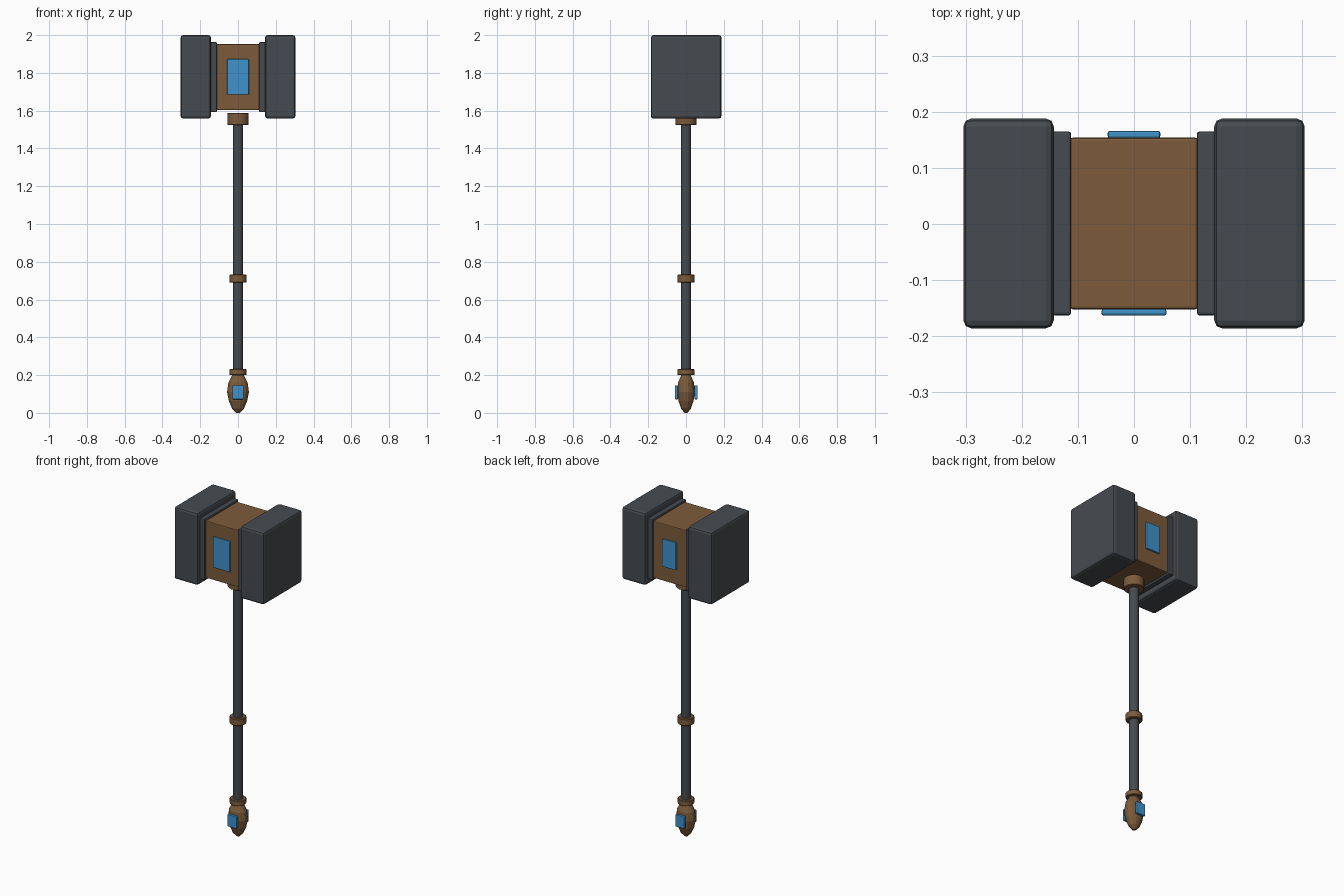
import bpy
import bmesh
import math

cube = bpy.data.objects.get("Cube")
if cube:
    bpy.data.objects.remove(cube, do_unlink=True)


def make_material(name, rgb):
    mat = bpy.data.materials.new(name)
    mat.use_nodes = True
    color = (*rgb, 1)
    mat.diffuse_color = color
    mat.node_tree.nodes["Principled BSDF"].inputs["Base Color"].default_value = color
    return mat


steel = make_material("dark steel", (0.062, 0.07, 0.08))
bronze = make_material("bronze brown", (0.2, 0.105, 0.044))
blue = make_material("gem blue", (0.05, 0.29, 0.6))


def finish(name, bm, mat, bevel=0, segments=2):
    mesh = bpy.data.meshes.new(name)
    bmesh.ops.recalc_face_normals(bm, faces=bm.faces)
    bm.to_mesh(mesh)
    bm.free()
    mesh.materials.append(mat)
    obj = bpy.data.objects.new(name, mesh)
    bpy.context.collection.objects.link(obj)
    if bevel:
        mod = obj.modifiers.new("Bevel", "BEVEL")
        mod.width = bevel
        mod.segments = segments
        mod.limit_method = "ANGLE"
        mod.angle_limit = math.radians(50)
    return obj


def box(name, low, high, mat, bevel):
    bm = bmesh.new()
    bmesh.ops.create_cube(bm, size=1)
    for v in bm.verts:
        v.co = [a if c < 0 else b for c, a, b in zip(v.co, low, high)]
    return finish(name, bm, mat, bevel)


def lathe(name, profile, mat, sides=16, y_scale=1, bevel=0, smooth=True):
    bm = bmesh.new()
    rings = []
    for r, z in profile:
        angles = [2 * math.pi * (i + 0.5) / sides for i in range(sides)]
        rings.append([bm.verts.new((r * math.cos(a), r * y_scale * math.sin(a), z))
                      for a in angles])
    for lower, upper in zip(rings, rings[1:]):
        for i in range(sides):
            j = (i + 1) % sides
            bm.faces.new((lower[i], lower[j], upper[j], upper[i]))
    bm.faces.new(rings[0])
    bm.faces.new(rings[-1])
    obj = finish(name, bm, mat, bevel, 1)
    if smooth:
        bpy.ops.object.select_all(action="DESELECT")
        bpy.context.view_layer.objects.active = obj
        obj.select_set(True)
        bpy.ops.object.shade_smooth_by_angle(angle=math.radians(30))
    return obj


# Hammer head: core, stepped flanges and striking blocks
box("head_core", (-0.114, -0.152, 1.603), (0.114, 0.154, 1.952), bronze, 0.005)
for side, sign in (("left", 1), ("right", -1)):
    for part, inner, outer, half, bottom, top, bevel in (
            ("flange", 0.112, 0.146, 0.164, 1.592, 1.963, 0.005),
            ("striking_block", 0.143, 0.304, 0.187, 1.558, 2.0, 0.014)):
        xs = sorted((sign * inner, sign * outer))
        box(f"{side}_{part}", (xs[0], -half + 0.001, bottom),
            (xs[1], half + 0.001, top), steel, bevel)

# Gem plates on the head
box("front_head_gem", (-0.058, -0.163, 1.685), (0.058, -0.151, 1.873), blue, 0.004)
box("back_head_gem", (-0.047, 0.153, 1.695), (0.047, 0.166, 1.863), blue, 0.004)

# Handle with its collars
lathe("handle", [(0.028, 0.19), (0.028, 1.58)], steel)
for name, radius, bottom, top in (("top_collar", 0.057, 1.523, 1.588),
                                  ("grip_ring", 0.046, 0.69, 0.732),
                                  ("pommel_ring", 0.046, 0.2, 0.232)):
    lathe(name, [(radius, bottom), (radius, top)], bronze, bevel=0.003)

# Faceted pommel and its gems
lathe("pommel", [(0.01, 0), (0.032, 0.022), (0.05, 0.062), (0.06, 0.11),
                 (0.053, 0.16), (0.03, 0.203)],
      bronze, sides=12, y_scale=0.82, smooth=False)
for name, y in (("front_pommel_gem", -0.051), ("back_pommel_gem", 0.053)):
    box(name, (-0.03, y - 0.008, 0.072), (0.03, y + 0.008, 0.145), blue, 0.003)
